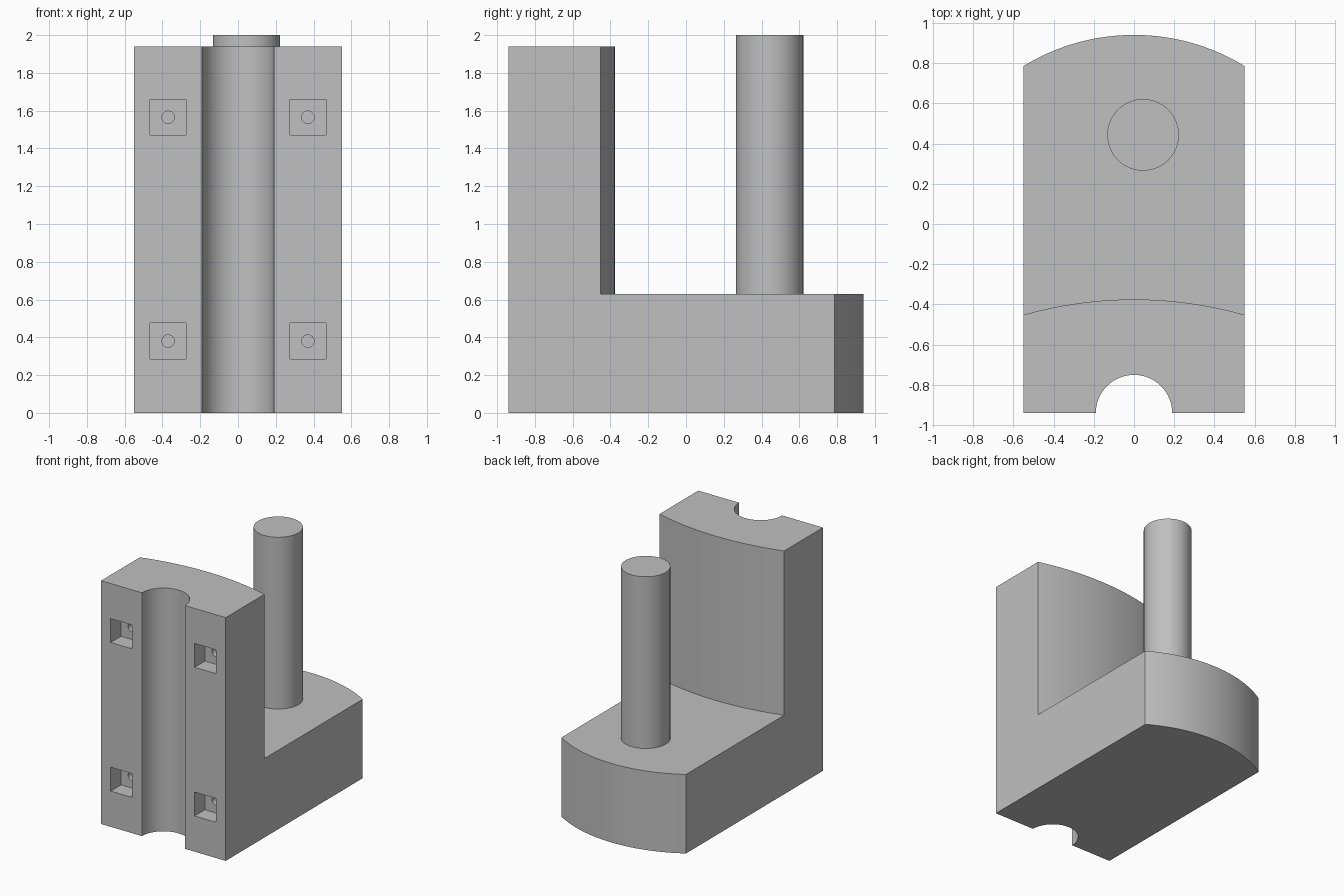
import bpy
import bmesh
from math import sin, cos, asin, pi
from mathutils import Matrix

if "Cube" in bpy.data.objects:
    bpy.data.objects.remove(bpy.data.objects["Cube"])

HALF_W, FRONT, BACK = 0.55, -0.94, 0.94
WALL_TOP, BASE_TOP, PIN_TOP = 1.94, 0.63, 2.0

grey = bpy.data.materials.new("plain grey")
grey.use_nodes = True
colour = (0.53, 0.53, 0.53, 1)
grey.diffuse_color = colour
grey.node_tree.nodes["Principled BSDF"].inputs["Base Color"].default_value = colour


def finish(name, bm):
    bmesh.ops.recalc_face_normals(bm, faces=bm.faces)
    mesh = bpy.data.meshes.new(name)
    bm.to_mesh(mesh)
    bm.free()
    obj = bpy.data.objects.new(name, mesh)
    mesh.materials.append(grey)
    bpy.context.collection.objects.link(obj)
    return obj


def prism(name, outline, z0, z1):
    """Extrude an outline in plan from z0 to z1."""
    bm = bmesh.new()
    face = bm.faces.new([bm.verts.new((x, y, z0)) for x, y in outline])
    top = bmesh.ops.extrude_face_region(bm, geom=[face])["geom"]
    verts = [v for v in top if isinstance(v, bmesh.types.BMVert)]
    bmesh.ops.translate(bm, verts=verts, vec=(0, 0, z1 - z0))
    return finish(name, bm)


def bow(half, peak, sag, steps=32):
    """Shallow arc from +x to -x, highest in y at the centre."""
    r = (half * half + sag * sag) / (2 * sag)
    a = asin(half / r)
    angles = [a - 2 * a * i / steps for i in range(steps + 1)]
    return [(r * sin(t), peak - r + r * cos(t)) for t in angles]


def cylinder(name, radius, depth, matrix, segments=64):
    bm = bmesh.new()
    bmesh.ops.create_cone(bm, cap_ends=True, segments=segments, radius1=radius,
                          radius2=radius, depth=depth, matrix=matrix)
    return finish(name, bm)


def box(name, centre, size):
    bm = bmesh.new()
    bmesh.ops.create_cube(bm, size=1, matrix=Matrix.Translation(centre)
                          @ Matrix.Diagonal((*size, 1)))
    return finish(name, bm)


def cut(target, cutter):
    mod = target.modifiers.new("cut", "BOOLEAN")
    mod.operation, mod.solver, mod.object = "DIFFERENCE", "EXACT", cutter
    cutter.hide_render = True
    bpy.context.view_layer.objects.active = target
    bpy.ops.object.modifier_apply(modifier=mod.name)
    bpy.data.objects.remove(cutter)


def smooth(obj):
    bpy.ops.object.select_all(action="DESELECT")
    obj.select_set(True)
    bpy.context.view_layer.objects.active = obj
    bpy.ops.object.shade_smooth_by_angle(angle=pi / 6)


# Body in plan: bowed back, straight sides, half-round groove in the front
groove = [(0.19 * -cos(pi * i / 32), FRONT + 0.19 * sin(pi * i / 32))
          for i in range(33)]
outline = bow(HALF_W, BACK, 0.155) + [(-HALF_W, FRONT)] + groove + [(HALF_W, FRONT)]
body = prism("bracket_body", outline, 0, WALL_TOP)

# Open space above the base, leaving the upright wall with its bowed rear face
arc = bow(HALF_W, -0.375, 0.077)
edge = arc[0][1]
space = [(0.7, 1.2), (0.7, edge)] + arc + [(-0.7, edge), (-0.7, 1.2)]
cut(body, prism("space_cutter", space, BASE_TOP, WALL_TOP + 0.2))

# Square pockets in the front, each with a small blind screw hole
for x in (-0.37, 0.37):
    for z in (0.38, 1.565):
        cut(body, box("pocket_cutter", (x, FRONT, z), (0.19, 0.26, 0.19)))
        turn = Matrix.Translation((x, -0.79, z)) @ Matrix.Rotation(pi / 2, 4, "X")
        cut(body, cylinder("hole_cutter", 0.033, 0.24, turn, 32))
smooth(body)

# Upright pin standing on the base
height = PIN_TOP - BASE_TOP
pin = cylinder("upright_pin", 0.178, height,
               Matrix.Translation((0.045, 0.443, BASE_TOP + height / 2)))
smooth(pin)
